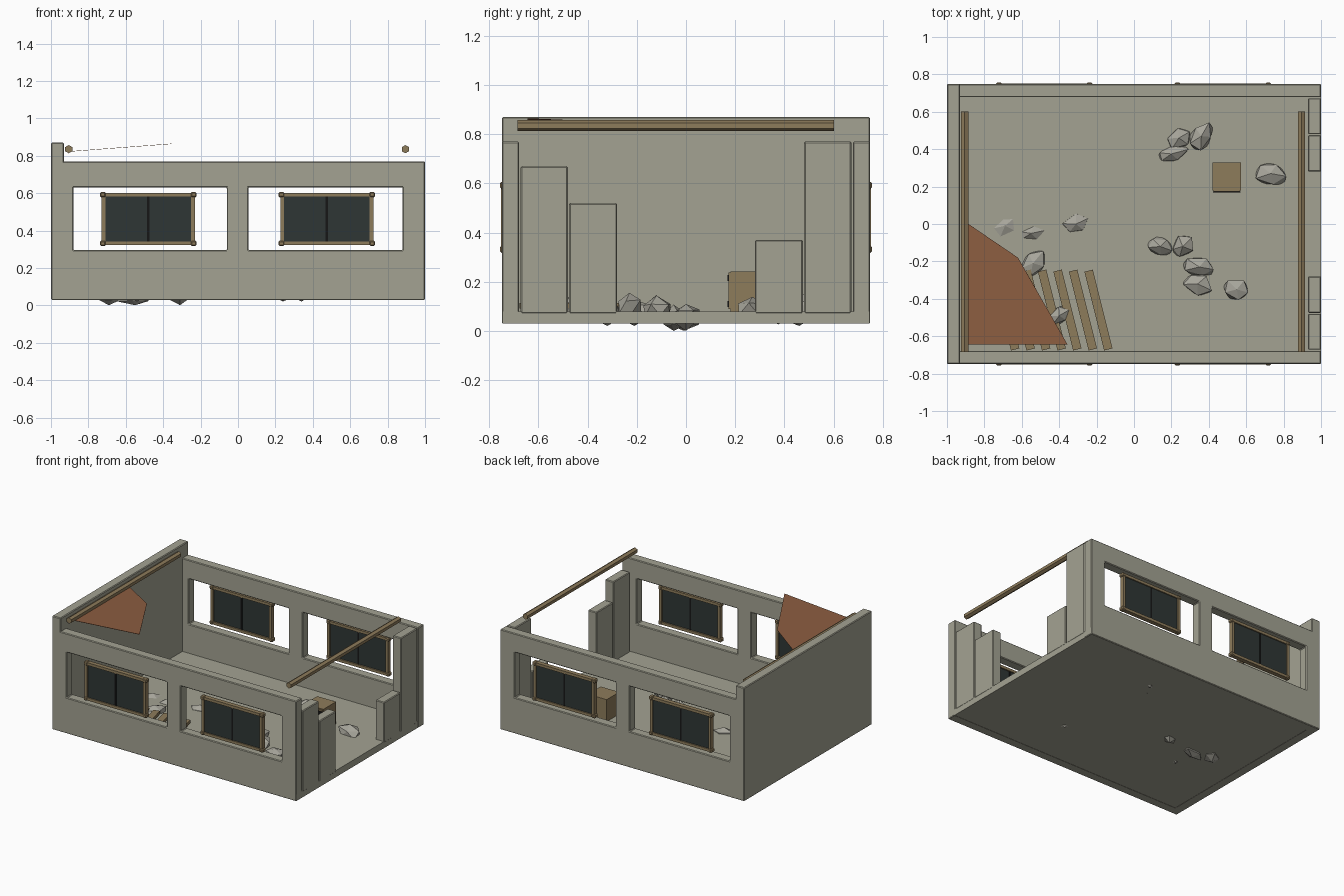
import bpy, bmesh, math, random
from mathutils import Matrix, Vector

random.seed(4)
if "Cube" in bpy.data.objects:
    bpy.data.objects.remove(bpy.data.objects["Cube"], do_unlink=True)


def material(name, rgb):
    m = bpy.data.materials.new(name)
    m.use_nodes = True
    m.diffuse_color = (*rgb, 1)
    m.node_tree.nodes["Principled BSDF"].inputs["Base Color"].default_value = (*rgb, 1)
    return m


PLASTER = material("grey plaster", (0.37, 0.365, 0.29))
STONE = material("pale stone", (0.39, 0.38, 0.33))
WOOD = material("weathered wood", (0.27, 0.2, 0.105))
RUST = material("rusty sheet", (0.265, 0.11, 0.052))
GLASS = material("dark glass", (0.028, 0.037, 0.036))
BLACK = material("black trim", (0.008, 0.008, 0.008))


def finish(name, bm, mat, bevel=0):
    bmesh.ops.recalc_face_normals(bm, faces=bm.faces)
    mesh = bpy.data.meshes.new(name)
    bm.to_mesh(mesh)
    bm.free()
    mesh.materials.append(mat)
    ob = bpy.data.objects.new(name, mesh)
    bpy.context.collection.objects.link(ob)
    if bevel:
        mod = ob.modifiers.new("edge", "BEVEL")
        mod.width = bevel
        mod.segments = 1
        mod.limit_method = "ANGLE"
    return ob


def box(name, x, y, z, mat, bevel=0, turn=0):
    """Box from (min, max) ranges, optionally turned about its own centre."""
    bm = bmesh.new()
    mid = Vector([(a + b) / 2 for a, b in (x, y, z)])
    size = [b - a for a, b in (x, y, z)]
    bmesh.ops.create_cube(bm, size=1, matrix=Matrix.Translation(mid)
                          @ Matrix.Rotation(turn, 4, "Z") @ Matrix.Diagonal((*size, 1)))
    return finish(name, bm, mat, bevel)


W, D, T = 1.0, 0.748, 0.07      # half width, half depth, wall thickness
BASE, FLOOR, TOP = 0.03, 0.08, 0.77


# Long wall with two window openings, drawn as a grid and extruded inward
def long_wall(name, side):
    xs = (-W + 0.002, -0.88, -0.06, 0.055, 0.88, W)
    zs = (BASE, 0.295, 0.63, TOP)
    bm = bmesh.new()
    grid = [[bm.verts.new((x, side * D, z)) for x in xs] for z in zs]
    for r in range(3):
        for c in range(5):
            if r == 1 and c in (1, 3):
                continue
            bm.faces.new((grid[r][c], grid[r][c + 1], grid[r + 1][c + 1], grid[r + 1][c]))
    new = bmesh.ops.extrude_face_region(bm, geom=bm.faces[:])["geom"]
    bmesh.ops.translate(bm, vec=(0, -side * T, 0),
                        verts=[v for v in new if isinstance(v, bmesh.types.BMVert)])
    finish(name, bm, PLASTER, 0.005)


# Window: two sashes in a wooden frame, flush with the outside of the wall
def window(name, cx, side):
    def part(label, x, y, z, mat, bevel=0):
        ys = sorted((side * y[0], side * y[1]))
        box(name + "_" + label, (cx + x[0], cx + x[1]), ys, z, mat, bevel)
    part("glass", (-0.235, 0.235), (0.73, 0.744), (0.335, 0.585), GLASS)
    part("mullion", (-0.006, 0.006), (0.726, 0.748), (0.335, 0.585), BLACK)
    for s, label in ((-1, "west_post"), (1, "east_post")):
        part(label, sorted((s * 0.229, s * 0.249)), (0.72, 0.752), (0.325, 0.595), WOOD)
    for z, label in ((0.332, "bottom_rail"), (0.592, "top_rail")):
        part(label, (-0.24, 0.24), (0.72, 0.752), (z - 0.01, z + 0.01), WOOD)
        for s in (-1, 1):
            part(label + "_end", sorted((s * 0.227, s * 0.258)), (0.717, 0.756),
                 (z - 0.014, z + 0.014), WOOD, 0.006)


for side, label in ((-1, "front"), (1, "back")):
    long_wall(label + "_wall", side)
    for cx, end in ((-0.48, "west"), (0.475, "east")):
        window(f"{label}_{end}_window", cx, side)

# Floor, full end wall and the broken end wall
box("floor", (-W + 0.002, W - 0.001), (-D + 0.002, D - 0.002), (BASE + 0.001, FLOOR), PLASTER)
box("end_wall", (-W, -W + T), (-D, D), (BASE, 0.87), PLASTER, 0.005)
for y0, y1, top in ((-0.672, -0.48, 0.67), (-0.475, -0.28, 0.52),
                    (0.28, 0.475, 0.37), (0.48, 0.672, TOP)):
    box("broken_wall_block", (W - T, W), (y0, y1), (FLOOR - 0.01, top), PLASTER, 0.005)

# Hexagonal roof beams
for x, label in ((-0.905, "west"), (0.895, "east")):
    bm = bmesh.new()
    bmesh.ops.create_cone(bm, cap_ends=True, segments=6, radius1=0.022, radius2=0.022, depth=1.285,
                          matrix=Matrix.Translation((x, -0.042, 0.835))
                          @ Matrix.Rotation(math.pi / 2, 4, "X"))
    finish(label + "_roof_beam", bm, WOOD)

# Remaining piece of sheet roofing, sloping up away from the end wall
bm = bmesh.new()
outline = ((-0.885, 0), (-0.885, -0.645), (-0.355, -0.645), (-0.62, -0.18))
bm.faces.new([bm.verts.new((x, y, 0.823 + (x + 0.885) * 0.075)) for x, y in outline])
roof = finish("roof_sheet", bm, RUST)
roof.modifiers.new("thickness", "SOLIDIFY").thickness = 0.002

# Fallen planks in a row
for i in range(7):
    x = -0.19 - i * 0.083
    box("fallen_plank", (x - 0.023, x + 0.023), (-0.677, -0.243), (0.092, 0.115), WOOD,
        turn=math.radians(14))

# Small cabinet with dark trim on its front
box("cabinet", (0.42, 0.573), (0.18, 0.328), (FLOOR, 0.243), WOOD)
box("cabinet_front", (0.425, 0.568), (0.173, 0.181), (0.09, 0.238), WOOD)
for z in (0.11, 0.215):
    box("cabinet_trim", (0.423, 0.57), (0.168, 0.175), (z - 0.012, z + 0.012), BLACK)

# Rubble: jagged stones given as x, y, length, width, turn in degrees
rubble = ((-0.69, -0.01, 0.09, 0.065, 40), (-0.55, -0.05, 0.1, 0.05, 12),
          (-0.31, 0.0, 0.08, 0.055, 25), (-0.54, -0.21, 0.09, 0.065, 50),
          (-0.4, -0.49, 0.075, 0.05, 30), (0.24, 0.46, 0.085, 0.06, 30),
          (0.36, 0.47, 0.085, 0.06, 60), (0.2, 0.375, 0.1, 0.05, 15),
          (0.73, 0.27, 0.1, 0.075, -10), (0.14, -0.12, 0.085, 0.055, -20),
          (0.26, -0.12, 0.08, 0.06, 45), (0.35, -0.23, 0.095, 0.055, -10),
          (0.34, -0.32, 0.085, 0.06, -25), (0.55, -0.35, 0.08, 0.06, -15))
for i, (x, y, length, width, turn) in enumerate(rubble):
    bm = bmesh.new()
    bmesh.ops.create_icosphere(bm, subdivisions=1, radius=1)
    for v in bm.verts:
        v.co *= random.uniform(0.8, 1.12)
    low = 0.001 if i < 3 else random.uniform(0.02, 0.045)
    bottom = min(v.co.z for v in bm.verts)
    bmesh.ops.transform(bm, verts=bm.verts, matrix=Matrix.Translation((x, y, low - bottom * 0.055))
                        @ Matrix.Rotation(math.radians(turn), 4, "Z")
                        @ Matrix.Diagonal((length, width, 0.055, 1)))
    finish("rubble_stone", bm, STONE)
